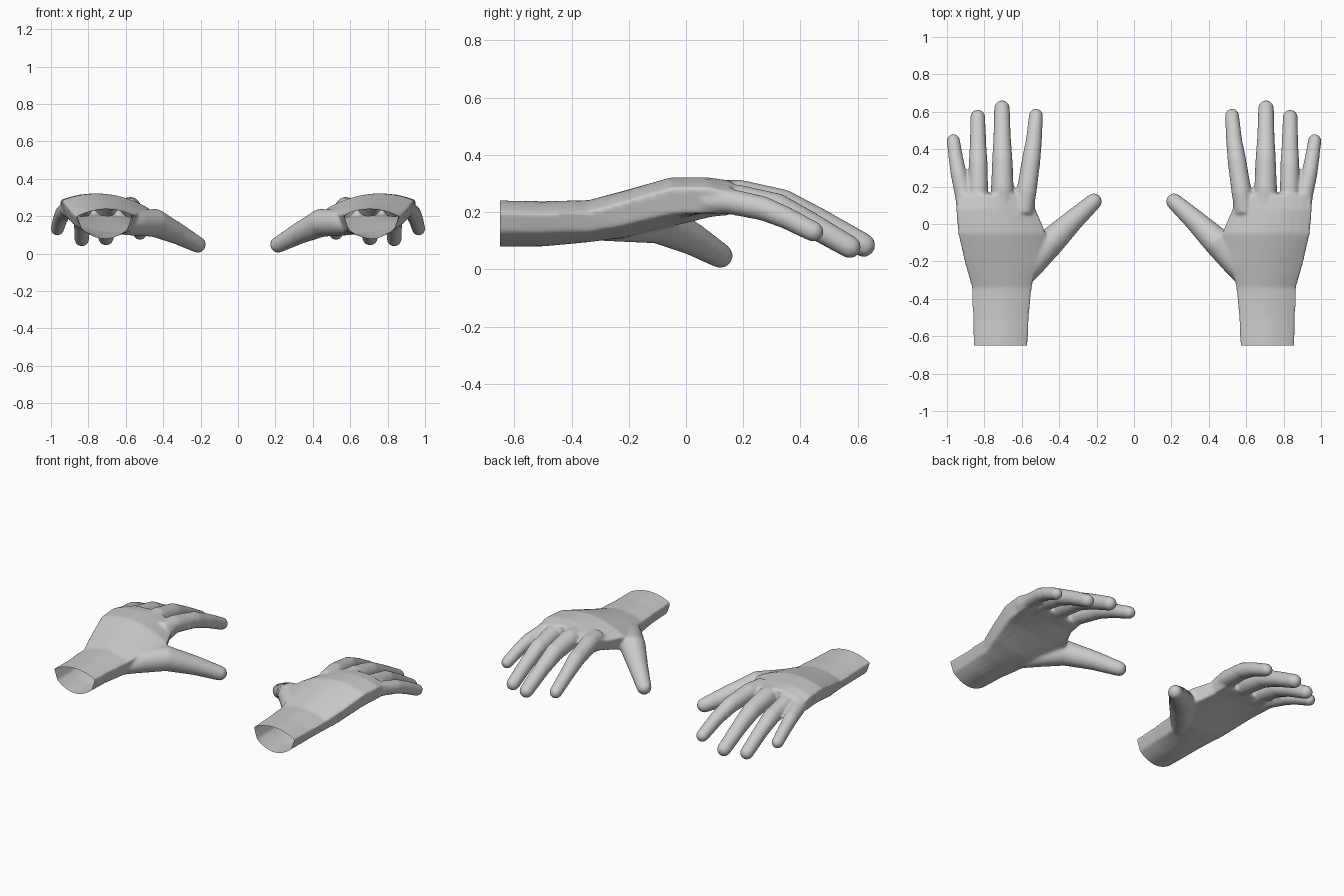
import bpy, bmesh, math
from mathutils import Vector, Matrix

cube = bpy.data.objects.get("Cube")
if cube:
    bpy.data.objects.remove(cube, do_unlink=True)

skin = bpy.data.materials.new("plain_grey")
skin.use_nodes = True
GREY = (0.6, 0.6, 0.6, 1)
skin.diffuse_color = GREY
skin.node_tree.nodes["Principled BSDF"].inputs["Base Color"].default_value = GREY


def loft(bm, rings):
    """Skin a list of point rings into a closed solid."""
    loops = [[bm.verts.new(p) for p in ring] for ring in rings]
    for a, b in zip(loops, loops[1:]):
        for i in range(len(a)):
            j = (i + 1) % len(a)
            bm.faces.new((a[i], a[j], b[j], b[i]))
    bm.faces.new(loops[0][::-1])
    bm.faces.new(loops[-1])


def digit(bm, path, sides=16):
    """Round tapering tube through (x, y, z, radius) stations, domed at the tip."""
    pts = [Vector(p[:3]) for p in path]
    stations = []
    for i, p in enumerate(pts):
        t = (pts[min(i + 1, len(pts) - 1)] - pts[max(i - 1, 0)]).normalized()
        stations.append((p, t, path[i][3]))
    tip, t, r = stations[-1]
    for k in range(1, 5):
        a = math.radians(20 * k)
        stations.append((tip + t * r * math.sin(a), t, r * math.cos(a)))
    rings = []
    for p, t, r in stations:
        u = t.cross(Vector((0, 0, 1))).normalized()
        v = u.cross(t)
        angles = [2 * math.pi * i / sides for i in range(sides)]
        rings.append([p + (u * math.cos(a) + v * math.sin(a)) * r for a in angles])
    loft(bm, rings)


def palm_ring(y, xi, xo, zi, zo, crown, li, lo, belly, n=8):
    """Arched back, near-straight sides, curved underside."""
    ring = []
    for x0, x1, z0, z1, mid in ((xi, xo, zi, zo, crown),
                                (xo - 0.025, xi + 0.025, lo, li, belly)):
        for k in range(n + 1):
            f = k / n
            line = z0 + (z1 - z0) * f
            bulge = (mid - (z0 + z1) / 2) * 4 * f * (1 - f)
            ring.append(Vector((x0 + (x1 - x0) * f, y, line + bulge)))
    return ring


# forearm and palm: y, inner x, outer x, top corners, crown, low corners, belly
PALM = [
    (-0.72, 0.570, 0.858, 0.205, 0.200, 0.242, 0.13, 0.13, 0.078),
    (-0.50, 0.560, 0.862, 0.205, 0.197, 0.238, 0.13, 0.13, 0.080),
    (-0.34, 0.545, 0.868, 0.205, 0.200, 0.242, 0.12, 0.13, 0.095),
    (-0.22, 0.520, 0.902, 0.230, 0.235, 0.274, 0.11, 0.15, 0.115),
    (-0.05, 0.470, 0.942, 0.240, 0.285, 0.320, 0.15, 0.19, 0.165),
    (0.08, 0.525, 0.953, 0.250, 0.285, 0.320, 0.18, 0.195, 0.200),
    (0.16, 0.530, 0.950, 0.245, 0.265, 0.310, 0.19, 0.20, 0.210),
]

# digits, from knuckle to tip: x, y, z, radius
DIGITS = {
    "thumb": [(0.62, -0.32, 0.15, 0.05), (0.55, -0.22, 0.165, 0.07),
              (0.445, -0.095, 0.165, 0.076), (0.32, 0.025, 0.105, 0.057),
              (0.215, 0.12, 0.048, 0.044)],
    "index": [(0.59, 0.06, 0.25, 0.05), (0.575, 0.17, 0.25, 0.054),
              (0.55, 0.34, 0.22, 0.050), (0.535, 0.45, 0.175, 0.043),
              (0.524, 0.58, 0.11, 0.038)],
    "middle": [(0.70, 0.06, 0.26, 0.05), (0.703, 0.18, 0.255, 0.060),
               (0.704, 0.34, 0.225, 0.055), (0.705, 0.46, 0.17, 0.047),
               (0.706, 0.62, 0.085, 0.042)],
    "ring": [(0.83, 0.06, 0.25, 0.05), (0.832, 0.18, 0.245, 0.052),
             (0.833, 0.32, 0.215, 0.051), (0.834, 0.43, 0.16, 0.044),
             (0.835, 0.572, 0.078, 0.040)],
    "little": [(0.90, 0.06, 0.24, 0.045), (0.912, 0.15, 0.238, 0.045),
               (0.938, 0.27, 0.213, 0.043), (0.952, 0.35, 0.18, 0.039),
               (0.966, 0.445, 0.132, 0.036)],
}

bm = bmesh.new()
loft(bm, [palm_ring(*row) for row in PALM])
for path in DIGITS.values():
    digit(bm, path)
bmesh.ops.recalc_face_normals(bm, faces=bm.faces)
mesh = bpy.data.meshes.new("left_hand")
bm.to_mesh(mesh)
bm.free()
hand = bpy.data.objects.new("left_hand", mesh)
bpy.context.collection.objects.link(hand)

# fuse the parts into one skin with soft webs between the digits
remesh = hand.modifiers.new("fuse", 'REMESH')
remesh.mode = 'VOXEL'
remesh.voxel_size = 0.009
soften = hand.modifiers.new("soften", 'SMOOTH')
soften.factor = 0.5
soften.iterations = 6
fused = bpy.data.meshes.new_from_object(
    hand.evaluated_get(bpy.context.evaluated_depsgraph_get()))
hand.modifiers.clear()

# cut the forearm open at the end
bm = bmesh.new()
bm.from_mesh(fused)
bmesh.ops.bisect_plane(bm, geom=bm.verts[:] + bm.edges[:] + bm.faces[:],
                       plane_co=(0, -0.65, 0), plane_no=(0, -1, 0), clear_outer=True)
for f in bm.faces:
    f.smooth = True
bm.to_mesh(fused)
bm.free()
fused.materials.clear()
fused.materials.append(skin)
hand.data = fused

# mirrored right hand
mirrored = fused.copy()
mirrored.transform(Matrix.Scale(-1, 4, (1, 0, 0)))
mirrored.flip_normals()
other = bpy.data.objects.new("right_hand", mirrored)
bpy.context.collection.objects.link(other)
